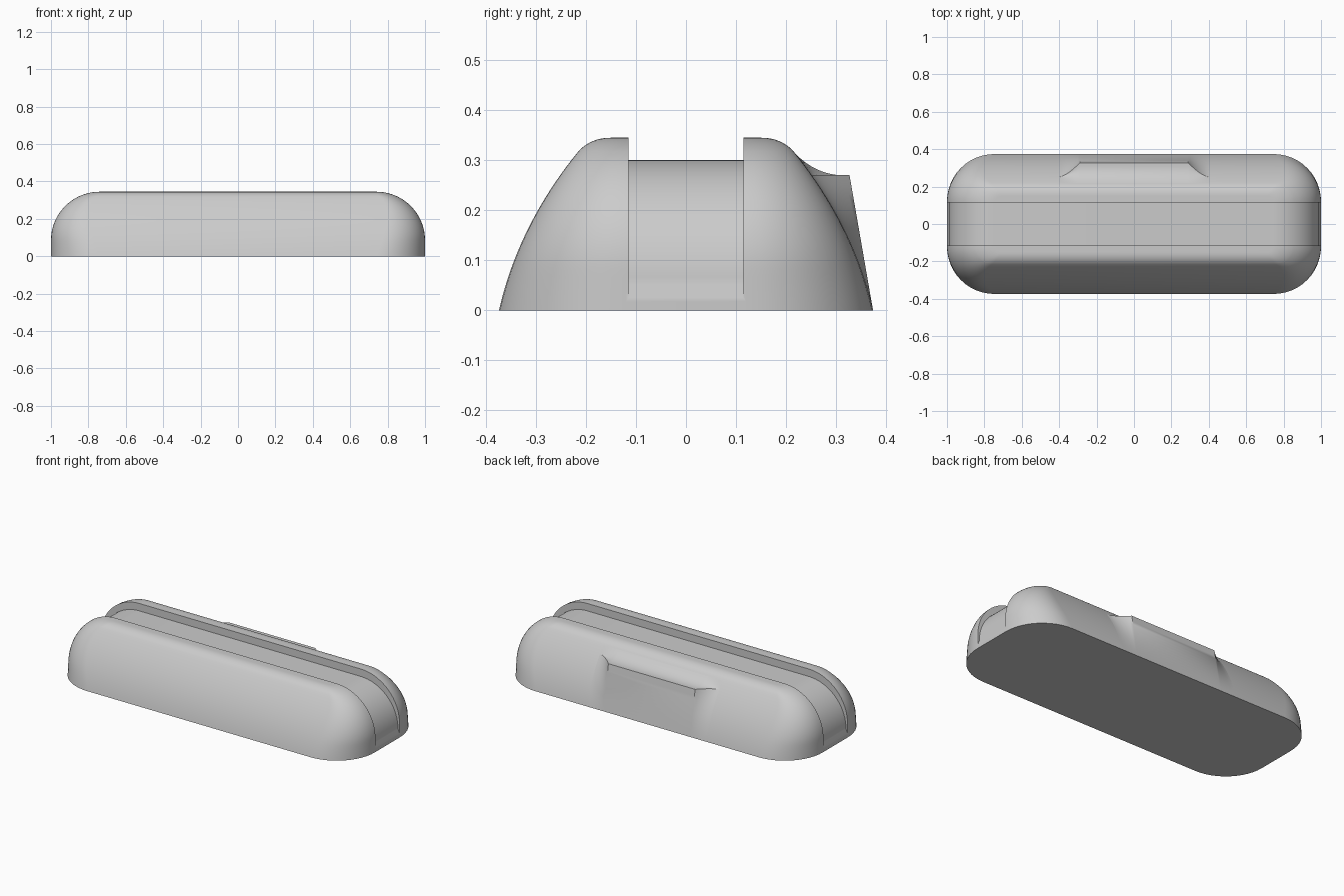
import bpy, bmesh, math

cube = bpy.data.objects.get("Cube")
if cube:
    bpy.data.objects.remove(cube, do_unlink=True)

mat = bpy.data.materials.new("light grey")
mat.use_nodes = True
grey = (0.6, 0.6, 0.6, 1)
mat.diffuse_color = grey
mat.node_tree.nodes["Principled BSDF"].inputs["Base Color"].default_value = grey

HEIGHT, END_R, FLAT = 0.345, 0.26, 0.12


def make_object(name, bm):
    bmesh.ops.recalc_face_normals(bm, faces=bm.faces)
    mesh = bpy.data.meshes.new(name)
    bm.to_mesh(mesh)
    bm.free()
    obj = bpy.data.objects.new(name, mesh)
    bpy.context.collection.objects.link(obj)
    mesh.materials.append(mat)
    return obj


def activate(obj):
    bpy.ops.object.select_all(action='DESELECT')
    obj.select_set(True)
    bpy.context.view_layer.objects.active = obj


def bezier(a, b, c, steps):
    for i in range(steps + 1):
        t = i / steps
        yield tuple((1 - t) ** 2 * p + 2 * t * (1 - t) * q + t * t * r
                    for p, q, r in zip(a, b, c))


def bridge(bm, rows, closed):
    for lo, hi in zip(rows, rows[1:]):
        n = len(lo)
        for i in range(n if closed else n - 1):
            j = (i + 1) % n
            bm.faces.new((lo[i], lo[j], hi[j], hi[i]))


# Side section: half width against height
section = list(bezier((0.374, 0), (0.335, 0.171), (0.215, 0.318), 20))
section += list(bezier((0.215, 0.318), (0.19, HEIGHT), (0.15, HEIGHT), 10))[1:]


def half_width(z):
    for (y0, z0), (y1, z1) in zip(section, section[1:]):
        if z <= z1:
            return y0 + (y1 - y0) * (z - z0) / (z1 - z0)
    return section[-1][0]


def half_length(z):
    h = max(0, z - (HEIGHT - END_R)) / END_R
    return 1 - END_R + END_R * math.sqrt(max(0, 1 - h * h))


# Body: stacked rounded rectangles
bm = bmesh.new()
rings = []
for y, z in section:
    x, r = half_length(z), y - FLAT
    ring = []
    for q, (sx, sy) in enumerate(((1, 1), (-1, 1), (-1, -1), (1, -1))):
        for k in range(13):
            a = math.pi / 2 * (q + k / 12)
            ring.append(bm.verts.new((sx * (x - r) + r * math.cos(a),
                                      sy * FLAT + r * math.sin(a), z)))
    rings.append(ring)
bridge(bm, rings, True)
bm.faces.new(rings[0])
bm.faces.new(rings[-1])
body = make_object("body", bm)

# Groove cutter: space over a floor that follows the rounded ends
arc = [(0.74 + 0.25 * math.cos(math.pi / 2 * k / 24),
        0.05 + 0.25 * math.sin(math.pi / 2 * k / 24)) for k in range(25)]
right = [(1.1, 0.5), (1.1, -0.225)] + arc
outline = right + [(-x, z) for x, z in reversed(right)]
bm = bmesh.new()
sides = [[bm.verts.new((x, y, z)) for x, z in outline] for y in (-0.115, 0.115)]
bridge(bm, sides, True)
for side in sides:
    bm.faces.new(side)
cutter = make_object("groove_cutter", bm)
cutter.hide_render = True

activate(body)
mod = body.modifiers.new("groove", 'BOOLEAN')
mod.operation = 'DIFFERENCE'
mod.solver = 'EXACT'
mod.object = cutter
bpy.ops.object.modifier_apply(modifier=mod.name)
bpy.data.objects.remove(cutter, do_unlink=True)

# Back tab: straight sloping face, concave flares at the sides and top
TAB_Z, TAB_TOP, TAB_X, FLARE = 0.27, 0.312, 0.29, 0.11
profile = [(0.374 - 0.047 * k / 14, TAB_Z * k / 14) for k in range(15)]
profile += list(bezier((0.31, TAB_Z), (0.26, 0.272), (half_width(TAB_TOP), TAB_TOP), 10))
flare = [(TAB_X + FLARE * k / 10, (1 - k / 10) ** 1.5) for k in range(11)]
columns = [(-x, s) for x, s in reversed(flare)] + flare
bm = bmesh.new()
rows = []
for y, z in profile:
    base = half_width(z)
    row = [bm.verts.new((x, base + (y - base) * s, z)) for x, s in columns]
    # Tuck the ends and the back inside the body
    row += [bm.verts.new((sx * (TAB_X + FLARE), 0.17, z)) for sx in (1, -1)]
    rows.append(row)
bridge(bm, rows, True)
bm.faces.new(rows[0])
bm.faces.new(rows[-1])
tab = make_object("back_tab", bm)

for obj in (body, tab):
    activate(obj)
    bpy.ops.object.shade_smooth_by_angle(angle=math.radians(30))
